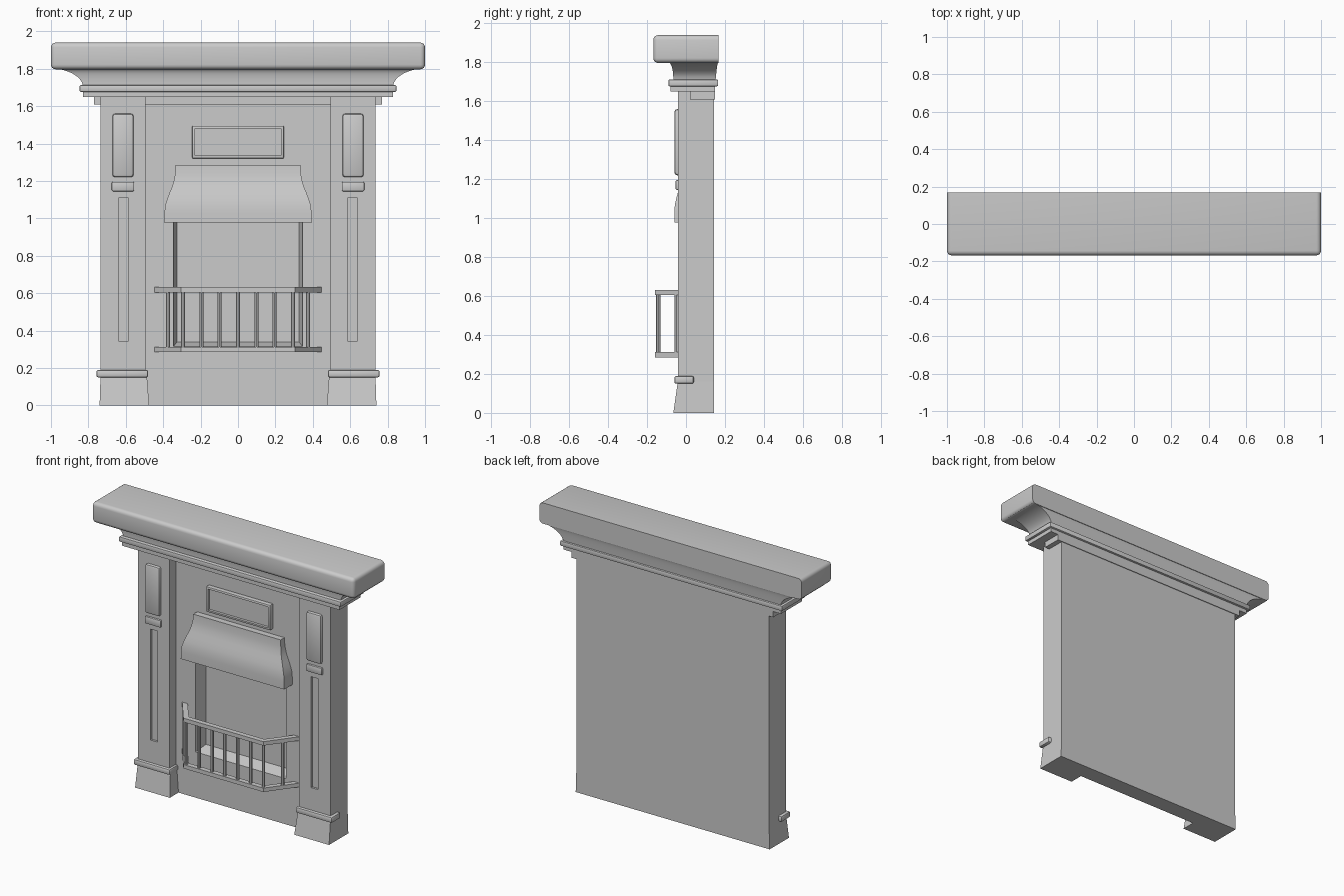
import bpy, bmesh, math

if "Cube" in bpy.data.objects:
    bpy.data.objects.remove(bpy.data.objects["Cube"])


def finish(name, bm, smooth=False):
    bmesh.ops.recalc_face_normals(bm, faces=bm.faces)
    me = bpy.data.meshes.new(name)
    bm.to_mesh(me)
    bm.free()
    ob = bpy.data.objects.new(name, me)
    bpy.context.collection.objects.link(ob)
    if smooth:
        bpy.ops.object.select_all(action='DESELECT')
        bpy.context.view_layer.objects.active = ob
        ob.select_set(True)
        bpy.ops.object.shade_smooth_by_angle(angle=math.radians(35))
    return ob


def stack(name, sections, smooth=False):
    """Loft rectangles (x0, x1, y0, y1, z) from bottom to top."""
    bm = bmesh.new()
    rings = [[bm.verts.new(p) for p in ((a, c, z), (b, c, z), (b, d, z), (a, d, z))]
             for a, b, c, d, z in sections]
    for lo, hi in zip(rings, rings[1:]):
        for i in range(4):
            j = (i + 1) % 4
            bm.faces.new((lo[i], lo[j], hi[j], hi[i]))
    bm.faces.new(rings[0])
    bm.faces.new(rings[-1])
    return finish(name, bm, smooth)


def box(name, x0, x1, y0, y1, z0, z1, bevel=0, segs=2, open_back=False):
    """Box, optionally bevelled; open_back leaves the rear edges sharp."""
    bm = bmesh.new()
    bmesh.ops.create_cube(bm, size=1)
    for v in bm.verts:
        v.co = ((x0 + x1) / 2 + v.co.x * (x1 - x0),
                (y0 + y1) / 2 + v.co.y * (y1 - y0),
                (z0 + z1) / 2 + v.co.z * (z1 - z0))
    if bevel:
        edges = [e for e in bm.edges
                 if not (open_back and all(v.co.y > y1 - 1e-4 for v in e.verts))]
        bmesh.ops.bevel(bm, geom=edges, offset=bevel, segments=segs, profile=0.5, affect='EDGES')
    return finish(name, bm, bevel > 0)


def cut(ob, cutter):
    m = ob.modifiers.new("recess", 'BOOLEAN')
    m.operation = 'DIFFERENCE'
    m.solver = 'EXACT'
    m.object = cutter
    bpy.context.view_layer.objects.active = ob
    bpy.ops.object.modifier_apply(modifier=m.name)
    bpy.data.objects.remove(cutter)


def splayed_cutter(x_front, x_back, z_front, z_back, top, y_front, y_back):
    bm = bmesh.new()
    f = [bm.verts.new(p) for p in ((-x_front, y_front, z_front), (x_front, y_front, z_front),
                                   (x_front, y_front, top), (-x_front, y_front, top))]
    b = [bm.verts.new(p) for p in ((-x_back, y_back, z_back), (x_back, y_back, z_back),
                                   (x_back, y_back, top), (-x_back, y_back, top))]
    bm.faces.new(f)
    bm.faces.new(b)
    for i in range(4):
        j = (i + 1) % 4
        bm.faces.new((f[i], f[j], b[j], b[i]))
    return finish("opening_cutter", bm)


PANEL = 0.03   # front of the centre panel
FRONT = -0.04  # front of the pilasters
BACK = 0.145

# centre panel with splayed fire opening
panel = box("centre_panel", -0.51, 0.51, PANEL, BACK, 0, 1.65)
cut(panel, splayed_cutter(0.346, 0.325, 0.315, 0.34, 1.1, PANEL - 0.001, 0.115))

# pilasters, feet, collars and raised panels
for s, side in ((-1, "left"), (1, "right")):
    def span(a, b):
        return (a, b) if s > 0 else (-b, -a)
    pil = box("pilaster_" + side, *span(0.495, 0.735), FRONT, BACK, 0, 1.65)
    cut(pil, box("groove_cutter", *span(0.585, 0.64), FRONT - 0.05, FRONT + 0.015, 0.345, 1.11))
    stack("foot_" + side, [(*span(0.475, 0.74), -0.065, BACK, 0),
                           (*span(0.487, 0.735), FRONT - 0.002, BACK, 0.16)])
    box("foot_collar_" + side, *span(0.48, 0.757), -0.06, 0.04, 0.15, 0.19, 0.01)
    box("upper_panel_" + side, *span(0.558, 0.672), -0.06, -0.02, 1.22, 1.56, 0.015)
    box("small_block_" + side, *span(0.555, 0.675), -0.053, -0.02, 1.145, 1.195, 0.006)

# stepped entablature
box("lower_step", -0.77, 0.77, 0.02, 0.15, 1.61, 1.652)
box("middle_step", -0.83, 0.83, -0.08, 0.15, 1.65, 1.68)
box("upper_step", -0.847, 0.847, -0.09, 0.165, 1.677, 1.712, 0.006, 2)

# concave moulding under the mantel
cove = []
for i in range(9):
    a = math.pi / 2 * i / 8
    x = 0.83 + 0.16 * (1 - math.cos(a)) ** 0.9
    t = i / 8
    cove.append((-x, x, -0.065 - 0.027 * t * t, 0.152 + 0.014 * t, 1.71 + 0.09 * math.sin(a)))
stack("cove_moulding", cove, True)

# mantel shelf
box("mantel_shelf", -1, 1, -0.168, 0.168, 1.797, 1.94, 0.025, 4, True)

# framed plaque above the hood
plaque = box("plaque_frame", -0.245, 0.245, 0.0, PANEL + 0.01, 1.32, 1.495, 0.006)
cut(plaque, box("plaque_cutter", -0.23, 0.23, -0.05, 0.018, 1.335, 1.48))

# smoke hood with a swept profile: half width, front y, z
hood = [(0.395, -0.06, 0.978), (0.393, -0.06, 1.03), (0.389, -0.057, 1.07),
        (0.378, -0.049, 1.105), (0.365, -0.039, 1.14), (0.352, -0.029, 1.17),
        (0.342, -0.02, 1.205), (0.336, -0.014, 1.24), (0.333, -0.012, 1.285)]
hood_ob = stack("smoke_hood", [(-w, w, y, PANEL + 0.005, z) for w, y, z in hood], True)
cut(hood_ob, box("hood_cutter", -0.34, 0.34, -0.035, 0.1, 0.9, 1.06))


def rail(name, z0, z1):
    """Canted grate rail built from outer and inner plan outlines."""
    outer = [(-0.447, PANEL), (-0.305, -0.16), (0.305, -0.16), (0.447, PANEL)]
    inner = [(0.405, PANEL), (0.287, -0.125), (-0.287, -0.125), (-0.405, PANEL)]
    bm = bmesh.new()
    o = [bm.verts.new((x, y, z0)) for x, y in outer]
    n = [bm.verts.new((x, y, z0)) for x, y in reversed(inner)]
    faces = [bm.faces.new((o[i], o[i + 1], n[i + 1], n[i])) for i in range(3)]
    new = bmesh.ops.extrude_face_region(bm, geom=faces, use_keep_orig=True)["geom"]
    for v in new:
        if isinstance(v, bmesh.types.BMVert):
            v.co.z = z1
    return finish(name, bm)


# fire grate
rail("grate_top_rail", 0.605, 0.632)
rail("grate_bottom_rail", 0.285, 0.312)
bars = [(x * 0.098, -0.142) for x in range(-3, 4)] + [(-0.375, -0.048), (0.375, -0.048)]
for i, (x, y) in enumerate(bars):
    bm = bmesh.new()
    bmesh.ops.create_cone(bm, cap_ends=True, segments=8, radius1=0.011, radius2=0.011, depth=0.31)
    bmesh.ops.translate(bm, verts=bm.verts, vec=(x, y, 0.458))
    finish("grate_bar_%d" % (i + 1), bm, True)
